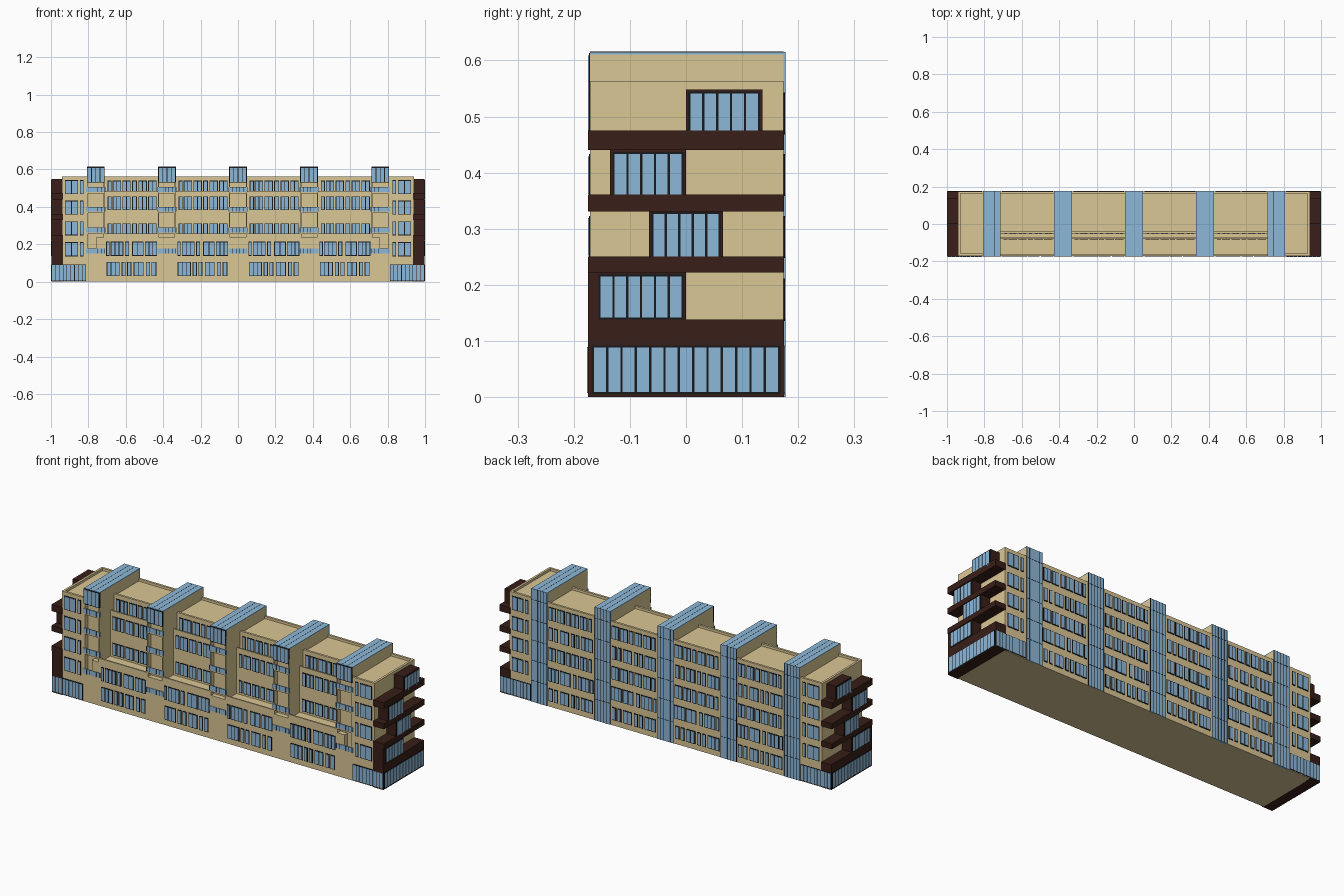
import bpy, bmesh
from mathutils import Vector

if "Cube" in bpy.data.objects:
    bpy.data.objects.remove(bpy.data.objects["Cube"])


def material(name, rgb):
    m = bpy.data.materials.new(name)
    m.diffuse_color = (*rgb, 1)
    m.use_nodes = True
    m.node_tree.nodes["Principled BSDF"].inputs["Base Color"].default_value = m.diffuse_color
    return m


TAN = material("tan_render", (0.71, 0.57, 0.30))
BROWN = material("brown_cladding", (0.04, 0.013, 0.009))
BLUE = material("blue_glass", (0.27, 0.48, 0.69))
BLACK = material("black_frame", (0.01, 0.01, 0.012))

parts = {}


def box(part, mat, x0, x1, y0, y1, z0, z1):
    """Add one box, given by its limits, to the named part."""
    bm = parts.setdefault(part, (bmesh.new(), mat))[0]
    vs = bmesh.ops.create_cube(bm, size=1)["verts"]
    for v in vs:
        v.co = Vector(((x0 + x1) / 2 + v.co.x * (x1 - x0),
                       (y0 + y1) / 2 + v.co.y * (y1 - y0),
                       (z0 + z1) / 2 + v.co.z * (z1 - z0)))


def window(part, axis, side, wall, a0, a1, z0, z1, panes, f=0.004):
    """Framed window with panes; axis is the wall's normal, side its sign."""
    def put(suffix, mat, p, q, lo, hi, depth):
        w = sorted((wall - side * 0.006, wall + side * depth))
        if axis == "y":
            box(part + suffix, mat, p, q, w[0], w[1], lo, hi)
        else:
            box(part + suffix, mat, w[0], w[1], p, q, lo, hi)
    put("_frames", BLACK, a0, a1, z0, z1, 0.002)
    step = (a1 - a0 - f) / panes
    for i in range(panes):
        p = a0 + f + i * step
        put("_panes", BLUE, p, p + step - f, z0 + f, z1 - f, 0.0035)


FRONT, BACK = -0.171, 0.174
TOWERS = [-0.76, -0.38, 0.0, 0.38, 0.76]
HALF = 0.0475
ROOF, PARAPET = 0.55, 0.563

# Main block, and the stepped storeys at the front between the towers
box("main_block", TAN, -0.94, 0.94, -0.05, BACK, 0, ROOF)
box("middle_storeys", TAN, -0.76, 0.76, -0.08, -0.04, 0, 0.463)
box("lower_storeys", TAN, -0.76, 0.76, FRONT, -0.04, 0, 0.235)
for s in (-1, 1):
    a, b = sorted((s * 0.94, s * (0.76 + HALF)))
    box("end_blocks", TAN, a, b, FRONT, 0, 0, ROOF)
    box("roof_parapets", TAN, a, b, FRONT, FRONT + 0.012, ROOF - 0.01, PARAPET)
    a, b = sorted((s * 0.94, s * 0.928))
    box("roof_parapets", TAN, a, b, FRONT, BACK, ROOF - 0.01, PARAPET)
box("roof_parapets", TAN, -0.94, 0.94, BACK - 0.012, BACK, ROOF - 0.01, PARAPET)
for a, b in zip(TOWERS, TOWERS[1:]):
    a, b = a + HALF, b - HALF
    box("roof_parapets", TAN, a, b, -0.05, -0.038, ROOF - 0.01, PARAPET)
    box("terrace_parapets", TAN, a, b, FRONT, FRONT + 0.008, 0.22, 0.257)
    box("terrace_parapets", TAN, a, b, -0.08, -0.073, 0.45, 0.485)

# Stair towers: tan sides, glass roof and back, glazed head, balconies
for x in TOWERS:
    a, b = x - HALF, x + HALF
    box("tower_cores", TAN, a, b, -0.145, BACK, 0, 0.611)
    box("tower_heads", TAN, a, b, FRONT, -0.13, 0.53, 0.611)
    box("tower_bases", TAN, a, b, FRONT, -0.13, 0, 0.15)
    for p in (a, b - 0.006):
        box("tower_side_walls", TAN, p, p + 0.006, FRONT, -0.13, 0.14, 0.54)
    box("tower_glass_roofs", BLUE, a, b, FRONT, BACK, 0.610, 0.615)
    for i in range(1, 3):
        xm = a + i * (b - a) / 3
        box("tower_roof_bars", BLACK, xm - 0.0007, xm + 0.0007,
            FRONT, BACK, 0.612, 0.6155)
    box("tower_back_glass", BLUE, a, b, BACK - 0.01, BACK + 0.002, 0, 0.615)
    for i in range(6):
        xm = a + 0.001 + i * (b - a - 0.002) / 5
        box("tower_back_bars", BLACK, xm - 0.001, xm + 0.001,
            BACK, BACK + 0.003, 0, 0.615)
    for z in (0.115, 0.225, 0.335, 0.445, 0.555):
        box("tower_back_bars", BLACK, a, b, BACK, BACK + 0.003, z, z + 0.0015)
    window("tower_head", "y", -1, FRONT, a, b, 0.53, 0.613, 4)
    for z in (0.152, 0.264, 0.374, 0.48):
        box("balcony_slabs", TAN, a, b, FRONT, -0.14, z - 0.008, z)
        box("balcony_glass", BLUE, a - 0.004, b + 0.004, FRONT - 0.003,
            FRONT + 0.003, z, z + 0.026)
        for i in range(6):
            xm = a + i * (b - a) / 5
            box("balcony_bars", BLACK, xm - 0.0007, xm + 0.0007,
                FRONT - 0.004, FRONT, z, z + 0.026)

# Window rhythm in one bay: offset from bay start, width, panes
GROUND = [(0.01, 0.07, 3), (0.09, 0.022, 1), (0.12, 0.022, 1),
          (0.155, 0.053, 2), (0.22, 0.022, 1), (0.25, 0.026, 1)]
SECOND = [(0.008, 0.018, 1), (0.032, 0.068, 3), (0.108, 0.022, 1),
          (0.146, 0.062, 2), (0.214, 0.066, 3)]
UPPER = [(0.015, 0.022, 1), (0.042, 0.045, 2), (0.094, 0.045, 2),
         (0.146, 0.026, 1), (0.18, 0.045, 2), (0.232, 0.045, 2)]
FRONT_ROWS = [(0.03, 0.106, FRONT, GROUND), (0.138, 0.214, FRONT, SECOND),
              (0.245, 0.312, -0.08, UPPER), (0.383, 0.456, -0.08, UPPER),
              (0.47, 0.54, -0.05, UPPER)]
BACK_ROWS = [(0.03, 0.10, GROUND), (0.138, 0.212, SECOND), (0.25, 0.322, UPPER),
             (0.36, 0.432, GROUND), (0.47, 0.542, UPPER)]
for t in TOWERS[:-1]:
    start = t + HALF
    for z0, z1, wall, row in FRONT_ROWS:
        for o, w, n in row:
            window("front_window", "y", -1, wall, start + o, start + o + w, z0, z1, n)
    for z0, z1, row in BACK_ROWS:
        for o, w, n in row:
            window("back_window", "y", 1, BACK, start + o, start + o + w, z0, z1, n)

# Both building ends: windows, glazed base, slabs and staggered dark boxes
BOXES = [(0.138, 0.222, -0.175, 0.0, 6), (0.245, 0.333, -0.066, 0.066, 5),
         (0.355, 0.44, -0.135, 0.0, 5), (0.455, 0.548, 0.0, 0.136, 5)]
for s in (-1, 1):
    def span(p, q):
        return sorted((s * p, s * q))
    for z in (0.136, 0.248, 0.358, 0.468):
        for side, wall, name in ((-1, FRONT, "front_window"), (1, BACK, "back_window")):
            window(name, "y", side, wall, *span(0.855, 0.925), z, z + 0.075, 2)
            window(name, "y", side, wall, *span(0.825, 0.845), z, z + 0.075, 1)
    box("end_bases", BROWN, *span(0.935, 1.0 - 0.003), -0.175, 0.175, 0, 0.138)
    window("base_front_glazing", "y", -1, -0.1725, *span(0.812, 0.997), 0.004, 0.092, 9, 0.003)
    window("base_back_glazing", "y", 1, 0.1735, *span(0.812, 0.997), 0.004, 0.092, 9, 0.003)
    window("base_end_glazing", "x", s, s * 0.9965, -0.168, 0.168, 0.005, 0.092, 13)
    for z0, z1 in ((0.222, 0.251), (0.331, 0.361), (0.44, 0.475)):
        box("end_slabs", BROWN, *span(0.935, 1.0), -0.175, 0.175, z0, z1)
    for z0, z1, y0, y1, n in BOXES:
        box("end_bay_boxes", BROWN, *span(0.935, 0.996), y0, y1, z0, z1)
        top = min(z1 - 0.004, z0 + 0.088)
        window("end_bay", "x", s, s * 0.9965, max(y0, -0.16) + 0.004, y1 - 0.004,
               max(z0, z1 - 0.088), z1 - 0.003, n)

# Turn every collected part into an object
for name, (bm, mat) in parts.items():
    mesh = bpy.data.meshes.new(name)
    bm.to_mesh(mesh)
    bm.free()
    mesh.materials.append(mat)
    bpy.context.collection.objects.link(bpy.data.objects.new(name, mesh))
